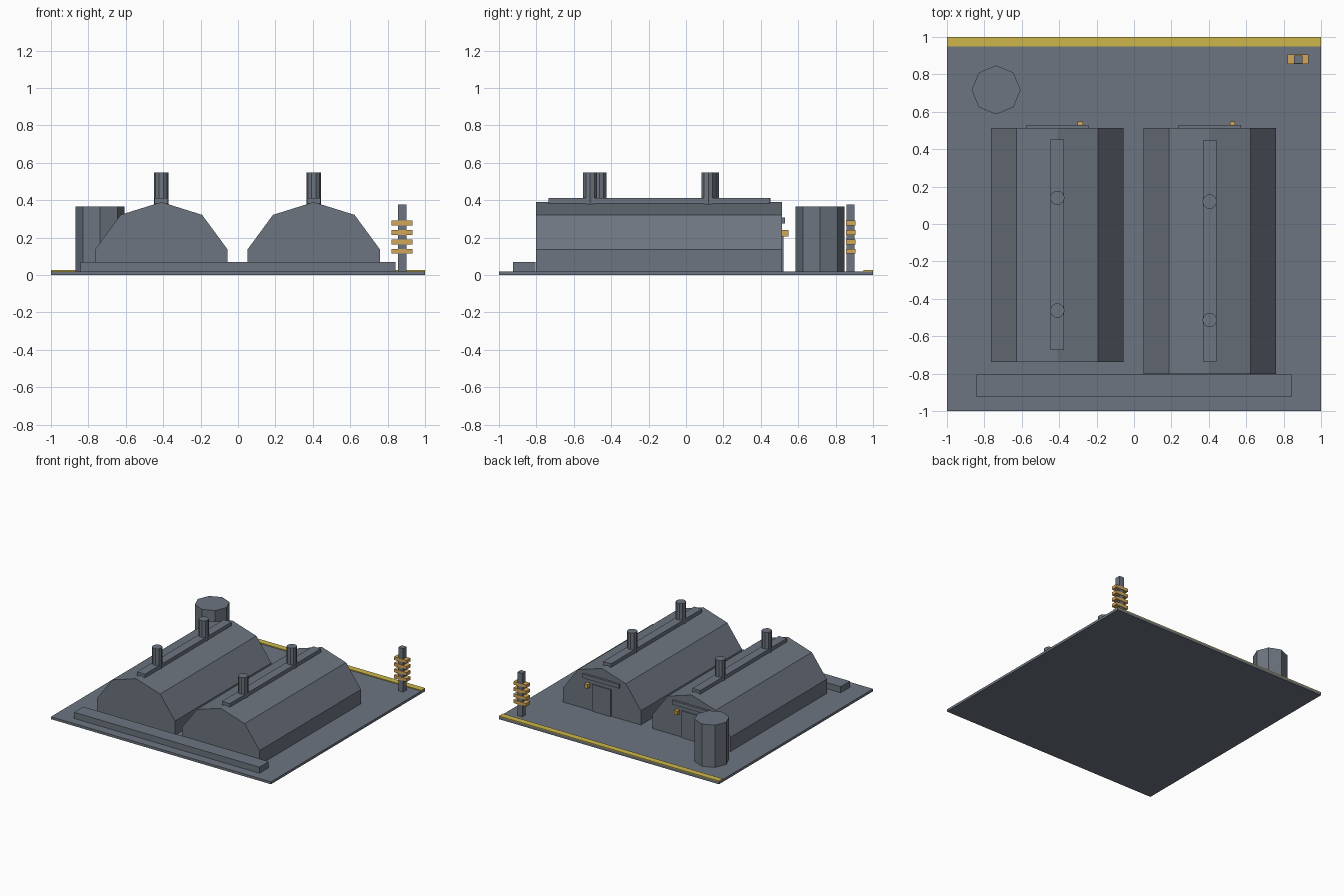
import bpy, math

if "Cube" in bpy.data.objects:
    bpy.data.objects.remove(bpy.data.objects["Cube"])


def material(name, rgb):
    m = bpy.data.materials.new(name)
    m.diffuse_color = (*rgb, 1)
    m.use_nodes = True
    m.node_tree.nodes["Principled BSDF"].inputs["Base Color"].default_value = m.diffuse_color
    return m


SLATE = material("slate_grey", (0.153, 0.178, 0.216))
YELLOW = material("stripe_yellow", (0.61, 0.47, 0.07))
AMBER = material("amber", (0.65, 0.38, 0.10))


def mesh(name, verts, faces, mat):
    me = bpy.data.meshes.new(name)
    me.from_pydata(verts, [], faces)
    me.materials.append(mat)
    ob = bpy.data.objects.new(name, me)
    bpy.context.collection.objects.link(ob)
    return ob


def prism(name, profile, y0, y1, mat):
    """Extrude a counter-clockwise (x, z) profile from y0 to y1."""
    n = len(profile)
    verts = [(x, y, z) for y in (y0, y1) for x, z in profile]
    faces = [tuple(range(n)), tuple(reversed(range(n, 2 * n)))]
    faces += [(i, i + n, (i + 1) % n + n, (i + 1) % n) for i in range(n)]
    return mesh(name, verts, faces, mat)


def box(name, x0, x1, y0, y1, z0, z1, mat=SLATE):
    return prism(name, [(x0, z0), (x1, z0), (x1, z1), (x0, z1)], y0, y1, mat)


def cylinder(name, x, y, r, z0, z1, sides=8):
    ring = [(x + r * math.cos(math.tau * i / sides), y + r * math.sin(math.tau * i / sides))
            for i in range(sides)]
    verts = [(a, b, z) for z in (z0, z1) for a, b in ring]
    faces = [tuple(reversed(range(sides))), tuple(range(sides, 2 * sides))]
    faces += [(i, (i + 1) % sides, (i + 1) % sides + sides, i + sides) for i in range(sides)]
    return mesh(name, verts, faces, SLATE)


# Ground slab, rear stripe and front kerb
box("base_slab", -1, 1, -1, 1, 0, 0.02)
box("rear_stripe", -1, 1, 0.95, 1, 0.02, 0.027, YELLOW)
box("front_kerb", -0.843, 0.843, -0.925, -0.805, 0.02, 0.07)

# Two huts: centre x, front y, ridge cap range, chimney positions
huts = [("left", -0.41, -0.737, (-0.673, 0.452), (-0.463, 0.14)),
        ("right", 0.405, -0.803, (-0.735, 0.446), (-0.513, 0.12))]
for side, cx, front, cap, chimneys in huts:
    half = [(0.354, 0.02), (0.354, 0.137), (0.218, 0.322)]
    profile = ([(cx + x, z) for x, z in half] + [(cx, 0.39)]
               + [(cx - x, z) for x, z in reversed(half)])
    prism(side + "_hut", profile, front, 0.513, SLATE)
    box(side + "_ridge_cap", cx - 0.036, cx + 0.036, *cap, 0.382, 0.412)
    for i, y in enumerate(chimneys):
        cylinder(f"{side}_chimney_{i + 1}", cx, y, 0.039, 0.37, 0.548, 10)
    # Door, lintel and lamp on the rear wall
    box(side + "_door", cx - 0.085, cx + 0.085, 0.51, 0.522, 0.02, 0.24)
    box(side + "_door_lintel", cx - 0.166, cx + 0.166, 0.51, 0.53, 0.275, 0.308)
    box(side + "_door_lamp", cx + 0.108, cx + 0.136, 0.51, 0.547, 0.207, 0.241, AMBER)

# Octagonal water tank
cylinder("water_tank", -0.737, 0.717, 0.131, 0.02, 0.367)

# Mast with four crossbars
box("mast", 0.856, 0.9, 0.858, 0.902, 0.02, 0.377)
for i in range(4):
    z = 0.127 + 0.0505 * i
    box(f"mast_crossbar_{i + 1}", 0.82, 0.934, 0.855, 0.905, z - 0.013, z + 0.013, AMBER)
